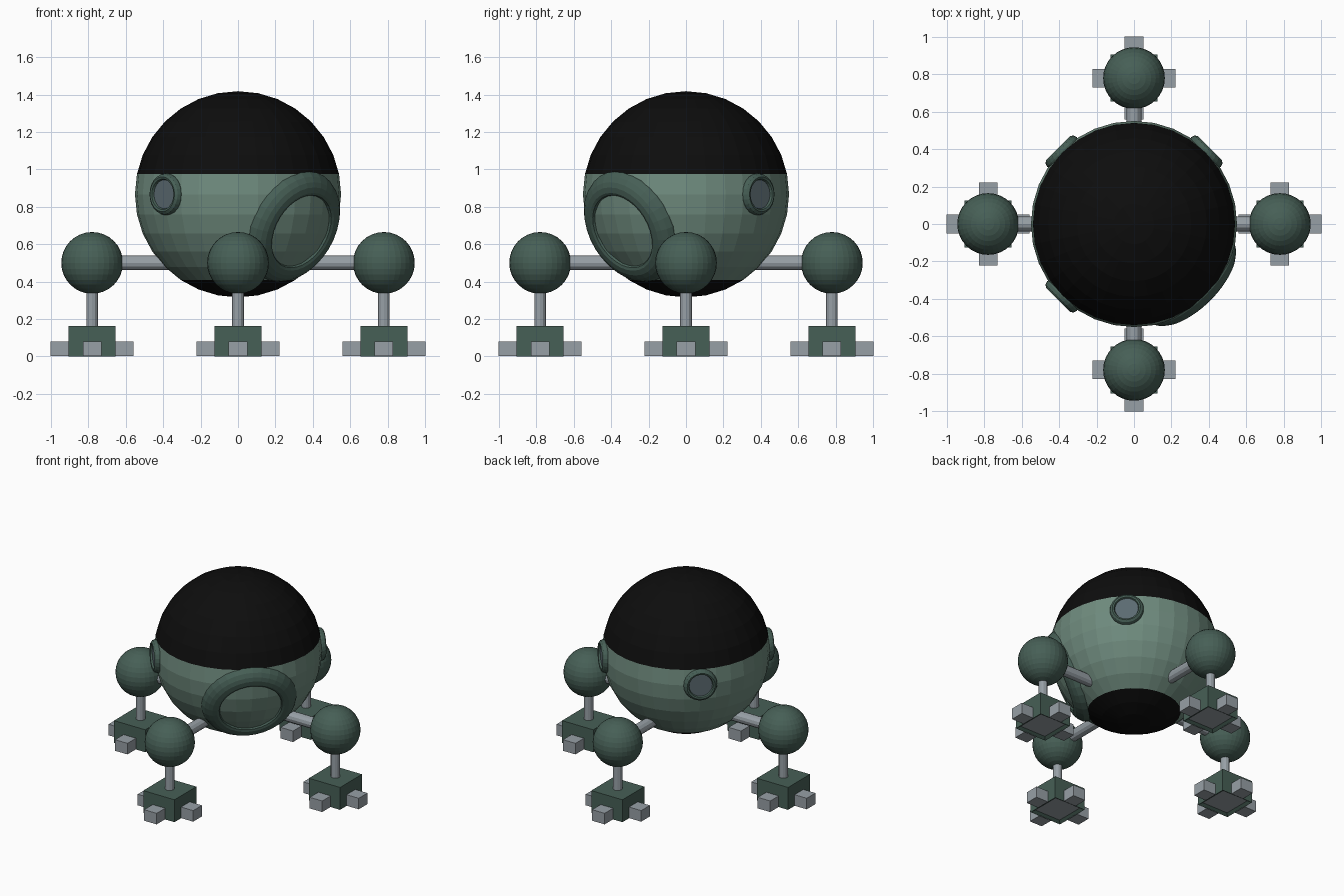
import bpy, bmesh, math
from mathutils import Vector, Matrix

if "Cube" in bpy.data.objects:
    bpy.data.objects.remove(bpy.data.objects["Cube"])


def material(name, rgb):
    m = bpy.data.materials.new(name)
    m.diffuse_color = (*rgb, 1)
    m.use_nodes = True
    m.node_tree.nodes["Principled BSDF"].inputs["Base Color"].default_value = m.diffuse_color
    return m


BODY = material("sage_green", (0.16, 0.26, 0.21))
DARK = material("dark_green", (0.062, 0.115, 0.093))
BLACK = material("black", (0.004, 0.004, 0.004))
GREY = material("steel_grey", (0.31, 0.35, 0.38))
GLASS = material("window_glass", (0.105, 0.145, 0.165))


def finish(bm, name, *mats):
    mesh = bpy.data.meshes.new(name)
    bm.to_mesh(mesh)
    bm.free()
    for m in mats:
        mesh.materials.append(m)
    ob = bpy.data.objects.new(name, mesh)
    bpy.context.collection.objects.link(ob)
    return ob


def sphere(name, centre, radius, *mats, rule=None):
    bm = bmesh.new()
    bmesh.ops.create_uvsphere(bm, u_segments=32, v_segments=16, radius=radius,
                              matrix=Matrix.Translation(centre))
    if rule:
        for f in bm.faces:
            f.material_index = rule(f.calc_center_median())
    return finish(bm, name, *mats)


def rod(name, a, b, radius, mat):
    a, b = Vector(a), Vector(b)
    turn = (b - a).to_track_quat('Z', 'Y').to_matrix().to_4x4()
    bm = bmesh.new()
    bmesh.ops.create_cone(bm, cap_ends=True, segments=12, radius1=radius, radius2=radius,
                          depth=(b - a).length, matrix=Matrix.Translation((a + b) / 2) @ turn)
    return finish(bm, name, mat)


def box(name, centre, size, mat, recess=False):
    bm = bmesh.new()
    bmesh.ops.create_cube(bm, size=1, matrix=Matrix.Translation(centre) @ Matrix.Diagonal((*size, 1)))
    if recess:
        # recessed grey pad under the foot
        base = min(bm.faces, key=lambda f: f.calc_center_median().z)
        bmesh.ops.inset_region(bm, faces=[base], thickness=0.03)
        bmesh.ops.translate(bm, verts=base.verts, vec=(0, 0, 0.015))
        base.material_index = 1
    return finish(bm, name, mat, GREY)


CENTRE = Vector((0, 0, 0.867))


def porthole(name, direction, profile, segments):
    """Ring profile of (radius, distance from body centre), closed by a glass disc."""
    bm = bmesh.new()
    loops = []
    for r, d in profile:
        loops.append([bm.verts.new((r * math.cos(2 * math.pi * i / segments),
                                    r * math.sin(2 * math.pi * i / segments), d))
                      for i in range(segments)])
    for lo, hi in zip(loops, loops[1:]):
        for i in range(segments):
            j = (i + 1) % segments
            bm.faces.new((lo[i], lo[j], hi[j], hi[i]))
    bm.faces.new(loops[-1]).material_index = 1
    turn = Vector(direction).to_track_quat('Z', 'Y').to_matrix().to_4x4()
    bm.transform(Matrix.Translation(CENTRE) @ turn)
    return finish(bm, name, DARK, GLASS)


# Spherical body with black cap and black underside
sphere("body", CENTRE, 0.551, BODY, BLACK,
       rule=lambda c: int(c.z > 0.972 or c.z < 0.41))

# Large window, tilted downwards at the front right
tilt = math.radians(22.5)
porthole("large_window",
         (math.cos(tilt) * math.sqrt(0.5), -math.cos(tilt) * math.sqrt(0.5), -math.sin(tilt)),
         [(0.315, 0.43), (0.316, 0.455), (0.303, 0.485), (0.28, 0.507), (0.255, 0.52),
          (0.225, 0.525), (0.21, 0.52), (0.202, 0.505)], 32)

# Three small portholes
for label, x, y in (("front_left", -1, -1), ("back_right", 1, 1), ("back_left", -1, 1)):
    porthole(label + "_porthole", (x, y, 0),
             [(0.108, 0.52), (0.112, 0.545), (0.106, 0.563), (0.093, 0.573),
              (0.082, 0.57), (0.077, 0.558)], 24)

# Four legs: arm, ball joint, shin, foot and toes
for label, dx, dy in (("front", 0, -1), ("right", 1, 0), ("back", 0, 1), ("left", -1, 0)):
    x, y = 0.78 * dx, 0.78 * dy
    rod(label + "_arm", (0.36 * dx, 0.36 * dy, 0.5), (x, y, 0.5), 0.039, GREY)
    sphere(label + "_joint", (x, y, 0.5), 0.165, DARK)
    rod(label + "_shin", (x, y, 0.15), (x, y, 0.5), 0.031, GREY)
    box(label + "_foot", (x, y, 0.081), (0.25, 0.25, 0.162), DARK, recess=True)
    for n, (tx, ty) in enumerate(((1, 0), (0, 1), (-1, 0), (0, -1))):
        box(f"{label}_toe_{n + 1}", (x + 0.172 * tx, y + 0.172 * ty, 0.041),
            (0.1, 0.1, 0.08), GREY)
